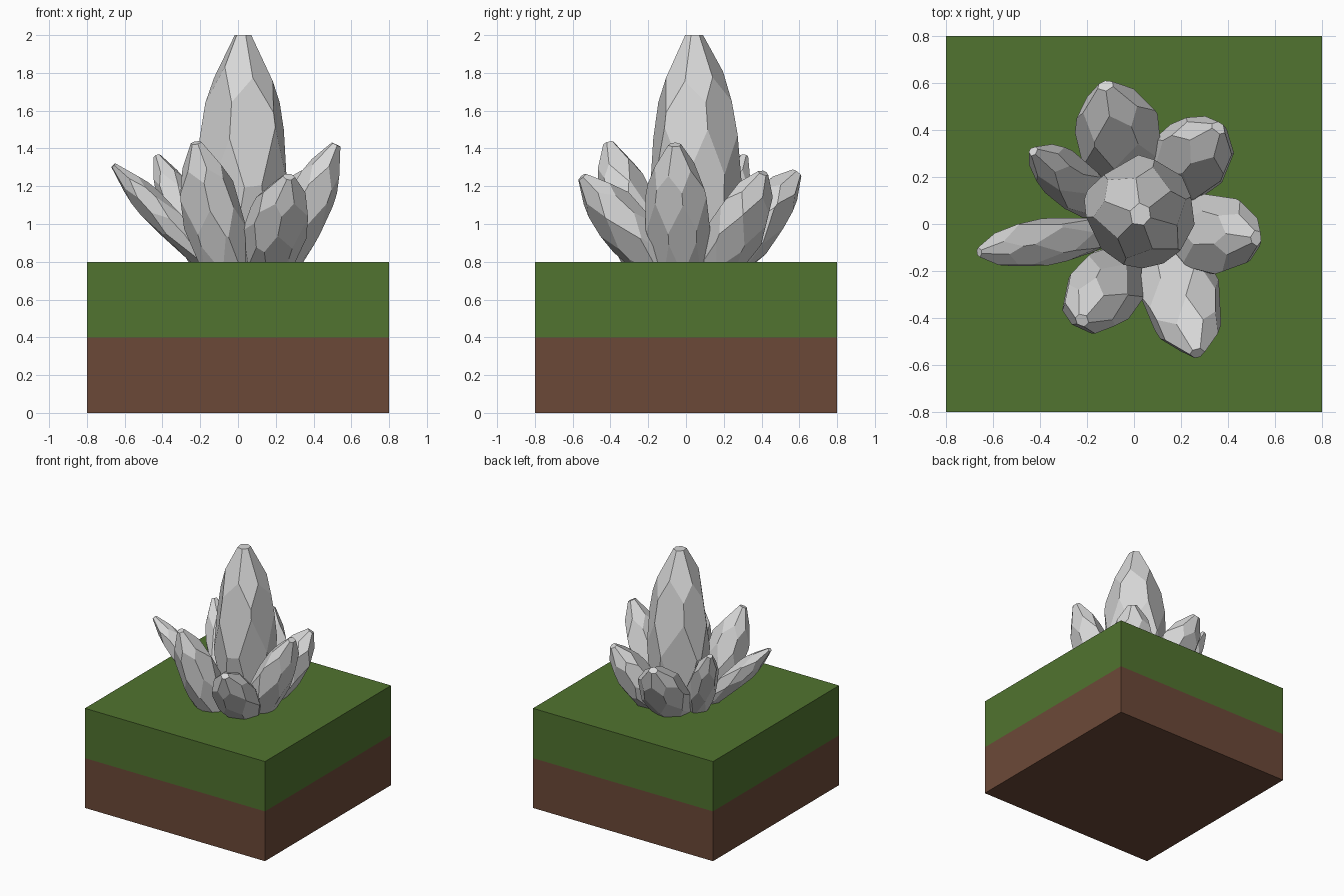
import bpy, bmesh, math, random
from mathutils import Vector, Matrix

if "Cube" in bpy.data.objects:
    bpy.data.objects.remove(bpy.data.objects["Cube"])

random.seed(11)


def material(name, rgb):
    m = bpy.data.materials.new(name)
    m.diffuse_color = (*rgb, 1)
    m.use_nodes = True
    m.node_tree.nodes["Principled BSDF"].inputs["Base Color"].default_value = m.diffuse_color
    return m


GRASS = material("grass green", (0.082, 0.172, 0.029))
SOIL = material("soil brown", (0.148, 0.066, 0.039))
STONE = material("crystal grey", (0.68, 0.68, 0.68))


def add_object(name, bm, mat):
    mesh = bpy.data.meshes.new(name)
    bmesh.ops.recalc_face_normals(bm, faces=bm.faces)
    bm.to_mesh(mesh)
    bm.free()
    mesh.materials.append(mat)
    obj = bpy.data.objects.new(name, mesh)
    bpy.context.collection.objects.link(obj)
    return obj


def slab(name, z0, z1, mat):
    bm = bmesh.new()
    bmesh.ops.create_cube(bm, size=1, matrix=Matrix.Translation((0, 0, (z0 + z1) / 2))
                          @ Matrix.Diagonal((1.6, 1.6, z1 - z0, 1)))
    add_object(name, bm, mat)


# Crystal outline: (radius, position along the axis), 0 = ground, 1 = tip
PROFILE = [(0.55, -0.2), (0.9, 0.15), (1.0, 0.45), (0.78, 0.75), (0.2, 1.0)]


def crystal(name, base, tip, width, depth, sides=6):
    """Cut a block with rings of planes into a flat-faceted crystal, then lean it."""
    bm = bmesh.new()
    bmesh.ops.create_cube(bm, size=1, matrix=Matrix.Translation((0, 0, 0.4))
                          @ Matrix.Diagonal((4, 4, 1.2, 1)))
    phase = random.uniform(0, math.tau)
    for row, ((r0, t0), (r1, t1)) in enumerate(zip(PROFILE, PROFILE[1:])):
        for k in range(sides):
            ang = phase + (k + row * 0.5 + random.uniform(-0.16, 0.16)) * math.tau / sides
            out = Vector((math.cos(ang), math.sin(ang), 0))
            point = out * (r0 + r1) / 2 * random.uniform(0.91, 0.98)
            point.z = (t0 + t1) / 2
            normal = (out * (t1 - t0) + Vector((0, 0, r0 - r1))).normalized()
            cut = bmesh.ops.bisect_plane(
                bm, geom=bm.verts[:] + bm.edges[:] + bm.faces[:], dist=1e-5,
                plane_co=point, plane_no=normal, clear_outer=True)["geom_cut"]
            edges = [e for e in cut if isinstance(e, bmesh.types.BMEdge) and e.is_boundary]
            if edges:
                bmesh.ops.holes_fill(bm, edges=edges, sides=0)
    # lean: local z runs from base to tip, local x stays level
    base, tip = Vector(base), Vector(tip)
    axis = tip - base
    u = Vector((0, 0, 1)).cross(axis).normalized()
    v = axis.cross(u).normalized()
    m = Matrix((u * width, v * depth, axis)).transposed().to_4x4()
    bm.transform(Matrix.Translation(base) @ m)
    add_object(name, bm, STONE)


# Ground block
slab("soil_layer", 0, 0.4, SOIL)
slab("grass_layer", 0.4, 0.8, GRASS)

# Crystal cluster: base, tip, half width, half depth
crystal("central_crystal", (0.03, 0.06, 0.8), (0.03, 0.04, 2.0), 0.23, 0.23)
crystal("left_crystal", (-0.2, -0.05, 0.84), (-0.66, -0.12, 1.31), 0.10, 0.08)
crystal("back_left_crystal", (-0.17, 0.10, 0.8), (-0.43, 0.31, 1.36), 0.11, 0.10)
crystal("back_crystal", (-0.02, 0.20, 0.78), (-0.12, 0.59, 1.27), 0.18, 0.13)
crystal("back_right_crystal", (0.15, 0.18, 0.78), (0.36, 0.41, 1.27), 0.17, 0.13)
crystal("right_crystal", (0.2, -0.04, 0.75), (0.52, -0.06, 1.42), 0.165, 0.13)
crystal("front_right_crystal", (0.16, -0.14, 0.78), (0.27, -0.55, 1.25), 0.165, 0.13)
crystal("front_left_crystal", (-0.07, -0.2, 0.76), (-0.22, -0.41, 1.43), 0.16, 0.14)
